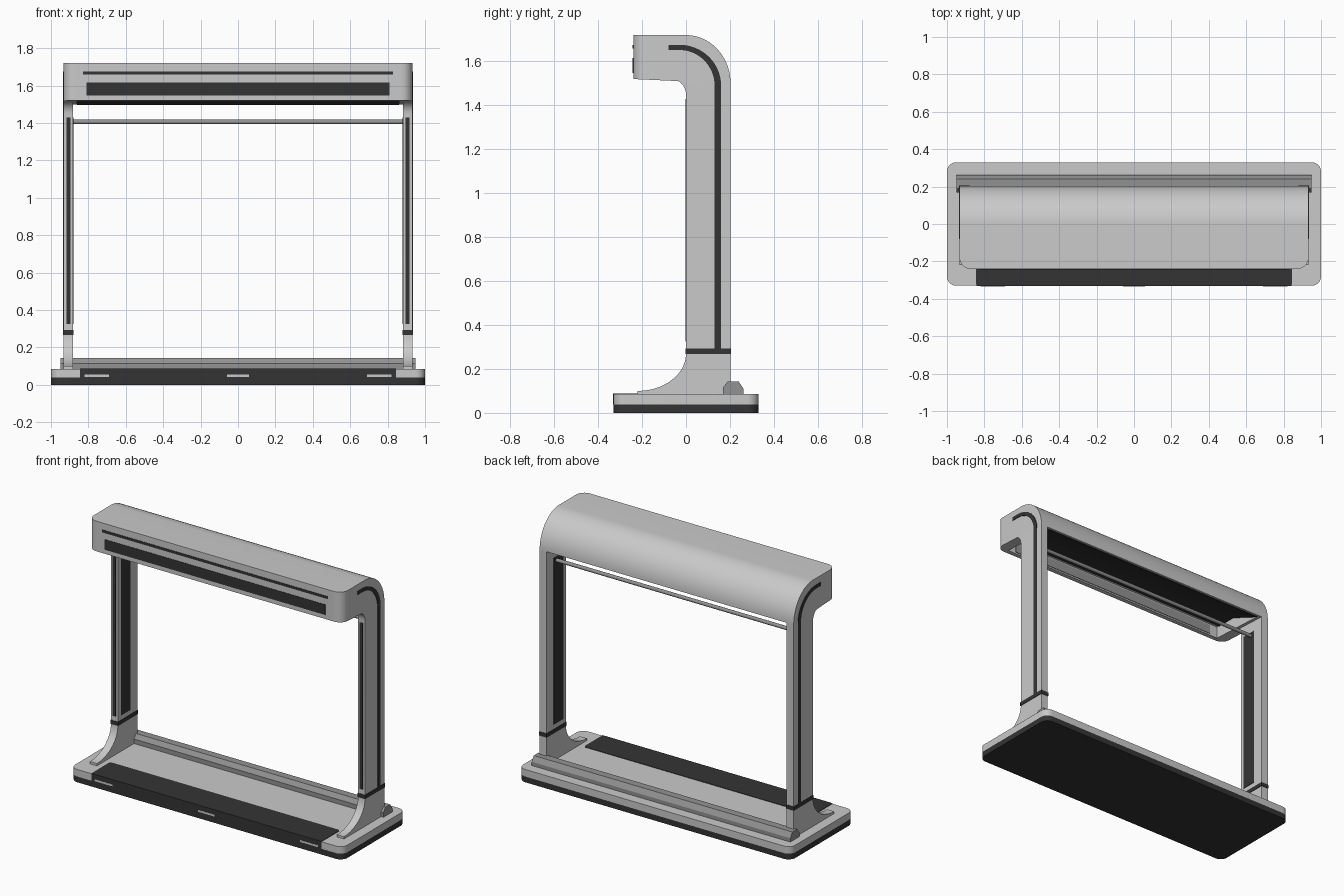
import bpy, bmesh, math

if "Cube" in bpy.data.objects:
    bpy.data.objects.remove(bpy.data.objects["Cube"])

def material(name, v):
    m = bpy.data.materials.new(name)
    m.diffuse_color = (v, v, v, 1)
    m.use_nodes = True
    m.node_tree.nodes["Principled BSDF"].inputs["Base Color"].default_value = m.diffuse_color
    return m

LIGHT = material("light_grey", 0.59)
DARK = material("near_black", 0.034)
MID = material("mid_grey", 0.29)

def prism(name, pts, a, b, mat, axis="x", corner=None):
    """Extrude a 2D profile: (y,z) along x, or (x,y) along z.
    corner = (x, y, radius) rounds the vertical edge found there."""
    bm = bmesh.new()
    put = (lambda p, t: (t, p[0], p[1])) if axis == "x" else (lambda p, t: (p[0], p[1], t))
    lo = [bm.verts.new(put(p, a)) for p in pts]
    hi = [bm.verts.new(put(p, b)) for p in pts]
    n = len(pts)
    bm.faces.new(lo)
    bm.faces.new(hi)
    for i in range(n):
        j = (i + 1) % n
        bm.faces.new((lo[i], lo[j], hi[j], hi[i]))
    bmesh.ops.recalc_face_normals(bm, faces=bm.faces)
    if corner:
        cx, cy, r = corner
        es = [e for e in bm.edges if all(abs(v.co.x - cx) < 1e-4 and abs(v.co.y - cy) < 1e-4 for v in e.verts)]
        bmesh.ops.bevel(bm, geom=es, offset=r, segments=8, profile=0.5, affect='EDGES')
    me = bpy.data.meshes.new(name)
    bm.to_mesh(me)
    bm.free()
    me.materials.append(mat)
    ob = bpy.data.objects.new(name, me)
    bpy.context.collection.objects.link(ob)
    bpy.context.view_layer.objects.active = ob
    bpy.ops.object.select_all(action='DESELECT')
    ob.select_set(True)
    bpy.ops.object.shade_smooth_by_angle(angle=math.radians(30))
    return ob

def box(name, x0, x1, y0, y1, z0, z1, mat):
    return prism(name, [(y0, z0), (y1, z0), (y1, z1), (y0, z1)], min(x0, x1), max(x0, x1), mat)

def arc(cx, cy, rx, ry, a0, a1, n=16):
    return [(cx + rx * math.cos(math.radians(a0 + (a1 - a0) * i / n)),
             cy + ry * math.sin(math.radians(a0 + (a1 - a0) * i / n))) for i in range(n + 1)]

def rounded(x0, x1, y0, y1, r):
    return (arc(x1 - r, y1 - r, r, r, 0, 90, 8) + arc(x0 + r, y1 - r, r, r, 90, 180, 8)
            + arc(x0 + r, y0 + r, r, r, 180, 270, 8) + arc(x1 - r, y0 + r, r, r, 270, 360, 8))

# Base: dark sole, light slab, dark control strip wrapping over the front edge
prism("base_sole", rounded(-1, 1, -0.33, 0.33, 0.05), 0, 0.038, DARK, "z")
prism("base_slab", rounded(-1, 1, -0.33, 0.33, 0.05), 0.038, 0.085, LIGHT, "z")
prism("control_strip_top", rounded(-0.845, 0.845, -0.331, -0.135, 0.015), 0.085, 0.088, DARK, "z")
box("control_strip_front", -0.845, 0.845, -0.332, -0.33, 0.038, 0.088, DARK)
for i, (a, b) in enumerate(((-0.82, -0.69), (-0.06, 0.06), (0.69, 0.82))):
    box(f"strip_gap_{i}", a, b, -0.333, -0.331, 0.043, 0.056, LIGHT)

# Back rail on the base
prism("back_rail", [(0.168, 0.085), (0.168, 0.115), (0.19, 0.143), (0.24, 0.143),
                    (0.262, 0.11), (0.262, 0.085)], -0.95, 0.95, MID)

# Head: hollow channel in the middle, solid rounded ends
outer = arc(0, 1.5, 0.203, 0.22, 0, 90, 20) + [(-0.24, 1.72), (-0.24, 1.52)]
prism("head_shell", outer + [(-0.21, 1.52), (-0.21, 1.6), (-0.05, 1.6), (0.19, 1.5)], -0.86, 0.86, LIGHT)
prism("head_liner", [(-0.19, 1.601), (-0.05, 1.601), (0.187, 1.502), (0.187, 1.497),
                     (-0.05, 1.595), (-0.19, 1.595)], -0.86, 0.86, DARK)
box("head_inner_strip", -0.8, 0.8, -0.212, -0.206, 1.53, 1.59, MID)
prism("head_front_window", [(-0.2425, 1.548), (-0.238, 1.548), (-0.238, 1.616), (-0.2425, 1.616)], -0.81, 0.81, DARK)
box("head_front_line", -0.83, 0.83, -0.2425, -0.238, 1.658, 1.675, DARK)

# Column profile with swept foot, and the stripe path on its outer side
column = ([(0.203, 0.085), (0.203, 1.5), (0.0, 1.52)] + arc(-0.07, 1.45, 0.07, 0.07, 90, 0, 8)
          + arc(-0.22, 0.27, 0.22, 0.17, 0, -90, 14) + [(-0.22, 0.085)])
stripe = ([(0.16, 0.29)] + arc(-0.03, 1.49, 0.19, 0.186, 0, 90) + [(-0.08, 1.676), (-0.08, 1.652)]
          + arc(-0.03, 1.49, 0.16, 0.162, 90, 0) + [(0.13, 0.29)])

for side, s in (("left", -1), ("right", 1)):
    prism(f"{side}_head_end", outer, s * 0.86, s * 0.933, LIGHT, corner=(s * 0.933, -0.24, 0.06))
    prism(f"{side}_column", column, s * 0.882, s * 0.933, LIGHT)
    box(f"{side}_column_ring", s * 0.879, s * 0.936, -0.003, 0.206, 0.267, 0.293, DARK)
    prism(f"{side}_outer_stripe", stripe, s * 0.931, s * 0.936, DARK)
    box(f"{side}_inner_panel", s * 0.879, s * 0.884, 0.03, 0.13, 0.325, 1.43, DARK)
    box(f"{side}_front_stripe", s * 0.896, s * 0.918, -0.003, 0.002, 0.325, 1.43, DARK)

# Hanging bar between the columns
prism("cross_bar", arc(0.1, 1.406, 0.012, 0.012, 0, 345, 23), -0.884, 0.884, MID)
